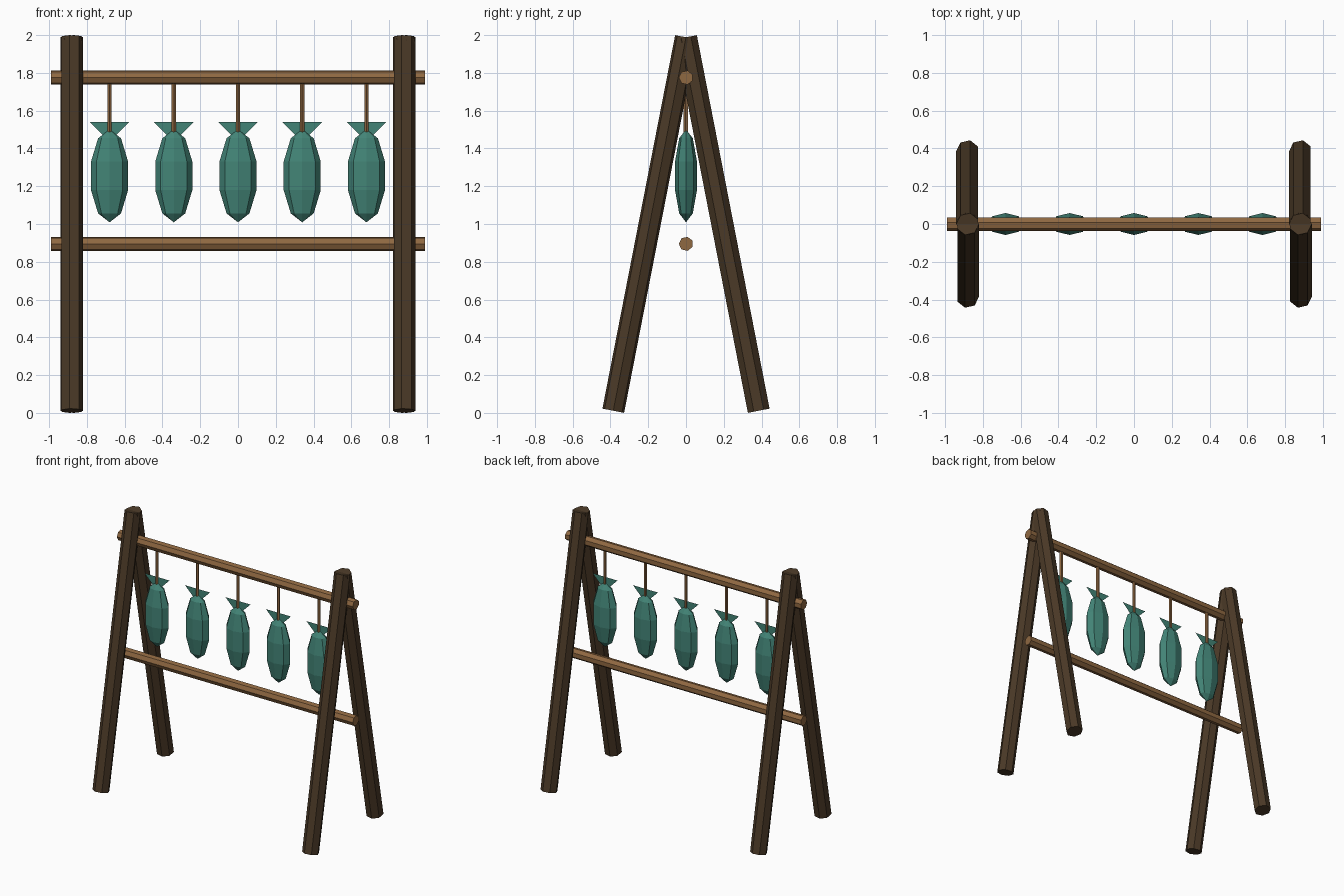
import bpy, bmesh, math
from mathutils import Vector, Matrix

if "Cube" in bpy.data.objects:
    bpy.data.objects.remove(bpy.data.objects["Cube"])


def material(name, rgb):
    m = bpy.data.materials.new(name)
    m.diffuse_color = (*rgb, 1)
    m.use_nodes = True
    m.node_tree.nodes["Principled BSDF"].inputs["Base Color"].default_value = m.diffuse_color
    return m


DARK = material("dark wood", (0.069, 0.041, 0.020))
LIGHT = material("light wood", (0.275, 0.138, 0.053))
TEAL = material("fish teal", (0.055, 0.230, 0.182))


def finish(name, bm, mat):
    me = bpy.data.meshes.new(name)
    bm.to_mesh(me)
    bm.free()
    me.materials.append(mat)
    ob = bpy.data.objects.new(name, me)
    bpy.context.collection.objects.link(ob)
    return ob


def rod(name, a, b, radius, sides, corner, mat):
    """Faceted rod from a to b, with its first corner pointing along 'corner'."""
    a, b = Vector(a), Vector(b)
    axis = (b - a).normalized()
    u = Vector(corner)
    u = (u - axis * u.dot(axis)).normalized()
    v = axis.cross(u)
    bm = bmesh.new()
    rings = []
    for c in (a, b):
        rings.append([bm.verts.new(c + radius * (u * math.cos(t) + v * math.sin(t)))
                      for t in (2 * math.pi * i / sides for i in range(sides))])
    low, high = rings
    for i in range(sides):
        j = (i + 1) % sides
        bm.faces.new((low[i], low[j], high[j], high[i]))
    bm.faces.new(low[::-1])
    bm.faces.new(high)
    return finish(name, bm, mat)


# A-frame legs, crossing at the top
for sx, side in ((-1, "left"), (1, "right")):
    for sy, end in ((-1, "front"), (1, "back")):
        rod(f"{end}_{side}_leg", (sx * 0.88, sy * 0.385, 0.0115), (sx * 0.88, 0, 1.9885),
            0.06, 7, (-sy, 0, 0), DARK)

# Two horizontal rails
for name, z in (("top_rail", 1.775), ("lower_rail", 0.895)):
    rod(name, (-0.99, 0, z), (0.99, 0, z), 0.038, 7, (0, -1, 0), LIGHT)

# Five hanging fish
for i in range(5):
    x = (i - 2) * 0.34
    rod(f"string_{i + 1}", (x, 0, 1.775), (x, 0, 1.48), 0.012, 5, (0, -1, 0), LIGHT)

    # Body: stretched low-poly sphere
    bm = bmesh.new()
    bmesh.ops.create_uvsphere(bm, u_segments=8, v_segments=5, radius=1,
                              matrix=Matrix.Translation((x, 0, 1.255))
                              @ Matrix.Diagonal((0.103, 0.061, 0.246, 1)))
    finish(f"fish_body_{i + 1}", bm, TEAL)

    # Tail: flat triangular fin
    bm = bmesh.new()
    bm.faces.new([bm.verts.new((x + dx, 0, z))
                  for dx, z in ((0, 1.435), (0.105, 1.54), (-0.105, 1.54))])
    finish(f"fish_tail_{i + 1}", bm, TEAL)
